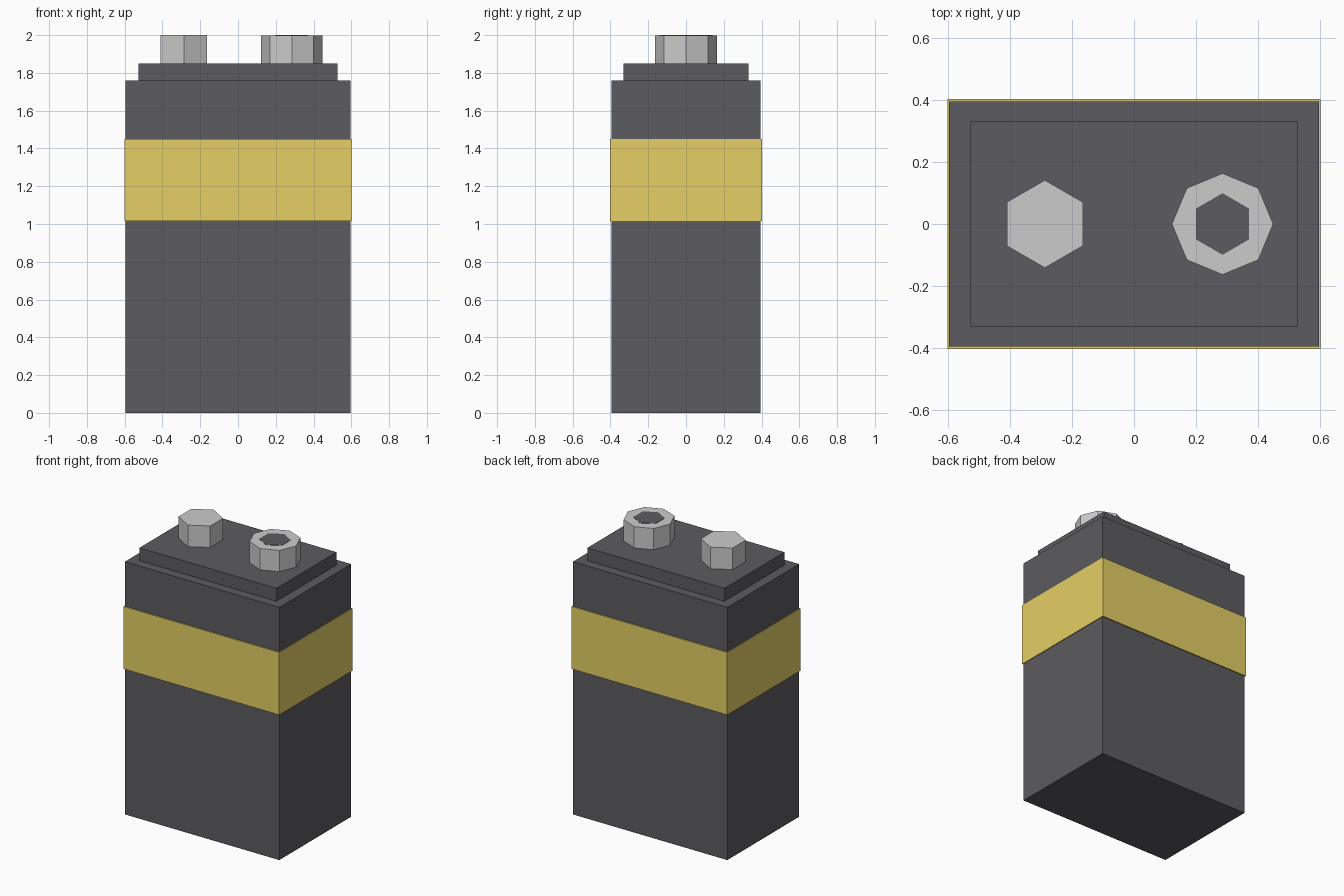
import bpy
import math

if "Cube" in bpy.data.objects:
    bpy.data.objects.remove(bpy.data.objects["Cube"])


def material(name, rgb):
    mat = bpy.data.materials.new(name)
    mat.diffuse_color = (*rgb, 1)
    mat.use_nodes = True
    mat.node_tree.nodes["Principled BSDF"].inputs["Base Color"].default_value = mat.diffuse_color
    return mat


def box(name, half_x, half_y, z0, z1, mat):
    bpy.ops.mesh.primitive_cube_add(size=1, location=(0, 0, (z0 + z1) / 2))
    ob = bpy.context.object
    ob.name = name
    ob.scale = (2 * half_x, 2 * half_y, z1 - z0)
    bpy.ops.object.transform_apply(location=False, rotation=False, scale=True)
    ob.data.materials.append(mat)
    return ob


def prism(name, sides, radius, x, z0, z1, mat=None):
    # first corner points along y
    bpy.ops.mesh.primitive_cylinder_add(vertices=sides, radius=radius, depth=z1 - z0,
                                        location=(x, 0, (z0 + z1) / 2))
    ob = bpy.context.object
    ob.name = name
    if mat:
        ob.data.materials.append(mat)
    return ob


dark = material("dark_casing", (0.107, 0.105, 0.115))
gold = material("gold_band", (0.78, 0.62, 0.13))

# Casing, label band and stepped lid
box("battery_body", 0.595, 0.395, 0.0, 1.76, dark)
box("label_band", 0.60, 0.403, 1.015, 1.45, gold)
box("lid", 0.528, 0.33, 1.75, 1.85, dark)

# Terminals: hexagonal stud, octagonal one with a dark flush hexagonal core
prism("small_terminal", 6, 0.141, -0.287, 1.84, 2.0)
prism("large_terminal", 8, 0.163, 0.285, 1.84, 1.998)
prism("large_terminal_core", 6, 0.099, 0.285, 1.85, 2.0, dark)
